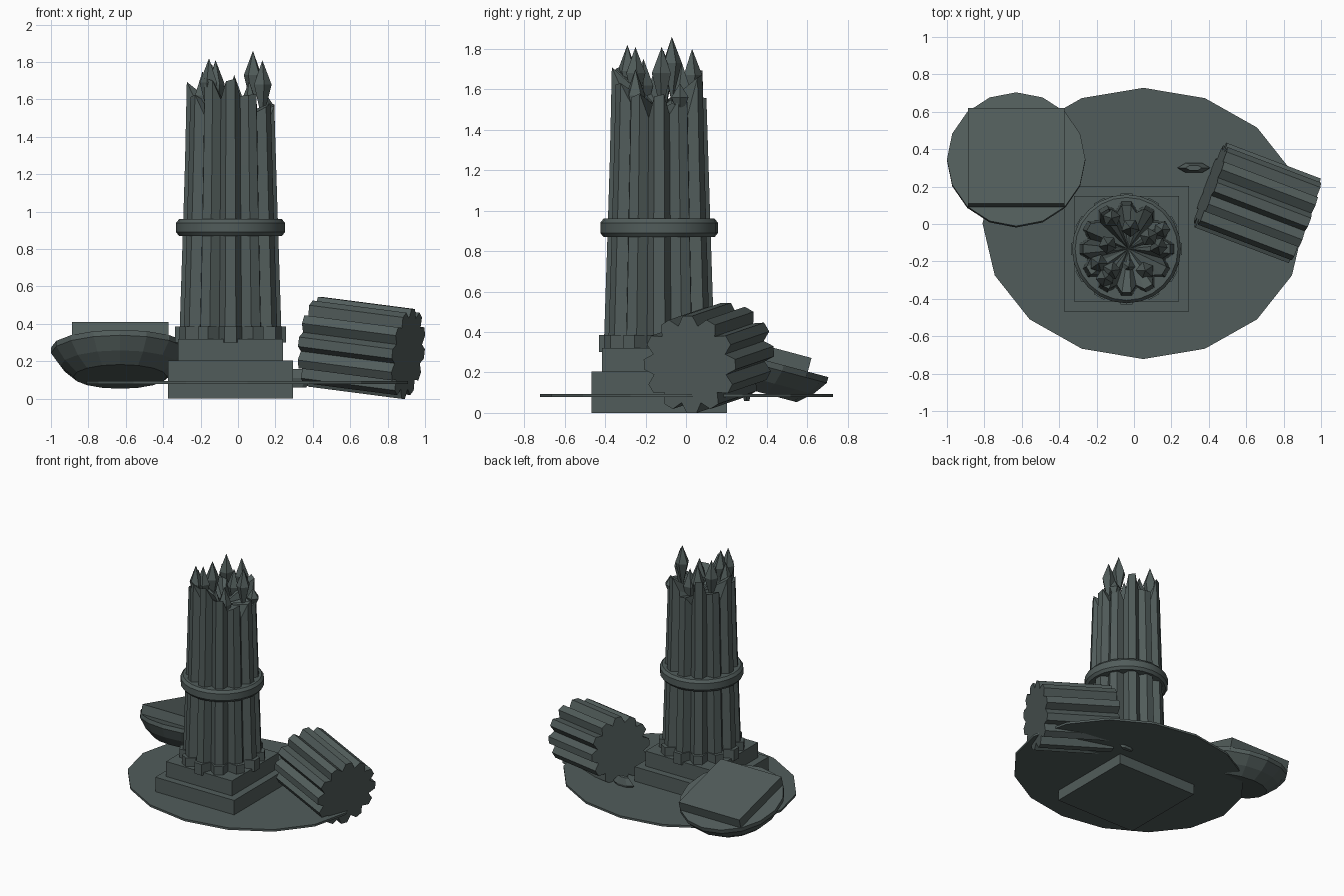
import bpy, bmesh, math, random
from mathutils import Matrix, Vector

if "Cube" in bpy.data.objects:
    bpy.data.objects.remove(bpy.data.objects["Cube"])

random.seed(4)
stone = bpy.data.materials.new("dark_green_grey_stone")
stone.diffuse_color = (0.083, 0.108, 0.104, 1)
stone.use_nodes = True
stone.node_tree.nodes["Principled BSDF"].inputs["Base Color"].default_value = stone.diffuse_color


def finish(name, bm, matrix=None):
    bmesh.ops.recalc_face_normals(bm, faces=bm.faces)
    if matrix:
        bm.transform(matrix)
    me = bpy.data.meshes.new(name)
    bm.to_mesh(me)
    bm.free()
    me.materials.append(stone)
    ob = bpy.data.objects.new(name, me)
    bpy.context.collection.objects.link(ob)
    return ob


def box(name, centre, size, matrix=None):
    bm = bmesh.new()
    bmesh.ops.create_cube(bm, size=1)
    bm.transform(Matrix.Translation(centre) @ Matrix.Diagonal((*size, 1)))
    return finish(name, bm, matrix)


def loft(name, rings, matrix=None, top=None):
    """Skin a list of point rings; cap the ends (top may be a centre point)."""
    bm = bmesh.new()
    vs = [[bm.verts.new(p) for p in ring] for ring in rings]
    n = len(vs[0])
    for a, b in zip(vs, vs[1:]):
        for i in range(n):
            j = (i + 1) % n
            bm.faces.new((a[i], a[j], b[j], b[i]))
    bm.faces.new(vs[0][::-1])
    if top:
        c = bm.verts.new(top)
        for i in range(n):
            bm.faces.new((vs[-1][i], vs[-1][(i + 1) % n], c))
    else:
        bm.faces.new(vs[-1])
    return finish(name, bm, matrix)


def circle(r, z, n=16, ry=None, phase=0.0):
    ry = r if ry is None else ry
    return [(r * math.cos(phase + 2 * math.pi * i / n),
             ry * math.sin(phase + 2 * math.pi * i / n), z) for i in range(n)]


def flutes(outer, inner, z, n=12):
    """Fluted section: narrow flat ridges with V grooves between."""
    pts = []
    for i in range(n):
        for off, r in ((-0.2, outer), (0.2, outer), (0.5, inner)):
            a = 2 * math.pi * (i + off) / n
            pts.append((r * math.cos(a), r * math.sin(a), z))
    return pts


def bipyramid(name, loc, r, low, mid, high, n=5, tilt=0.0):
    bm = bmesh.new()
    ring = [bm.verts.new((p[0], p[1], mid)) for p in circle(r, 0, n, phase=tilt)]
    t, b = bm.verts.new((0, 0, high)), bm.verts.new((0, 0, low))
    for i in range(n):
        j = (i + 1) % n
        bm.faces.new((ring[i], ring[j], t))
        bm.faces.new((ring[j], ring[i], b))
    return finish(name, bm, Matrix.Translation((loc[0], loc[1], 0)))


CX, CY = -0.04, -0.133
base = Matrix.Translation((CX, CY, 0))

# ground slab and stepped plinth
loft("ground_disc", [circle(0.86, 0.078, ry=0.725), circle(0.86, 0.094, ry=0.725)],
     Matrix.Translation((0.05, 0.003, 0)))
box("plinth_lower", (CX, CY, 0.1025), (0.67, 0.67, 0.205))
box("plinth_upper", (CX, CY, 0.26), (0.56, 0.565, 0.12))

# standing column with a ragged broken top
loft("column_foot", [flutes(0.298, 0.235, 0.30), flutes(0.298, 0.235, 0.385)], base)
rings = [flutes(o, o * 0.84, z) for z, o in
         ((0.32, 0.275), (0.9, 0.256), (1.25, 0.245))]
ragged = []
for i, (x, y, z) in enumerate(flutes(0.235, 0.2, 0)):
    if i % 3 == 0:
        h = random.uniform(1.54, 1.71)
    ragged.append((x, y, h - (0.09 if i % 3 == 2 else 0) + random.uniform(-0.02, 0.02)))
loft("column_shaft", rings + [ragged], base, top=(0.01, 0, 1.5))

# band around the shaft
bm = bmesh.new()
prof = [(0.20, 0.87), (0.275, 0.87), (0.291, 0.89), (0.291, 0.94), (0.275, 0.96), (0.20, 0.96)]
loops = [[bm.verts.new((r * math.cos(a), r * math.sin(a), z)) for r, z in prof]
         for a in [2 * math.pi * k / 24 for k in range(24)]]
for k in range(24):
    a, b = loops[k], loops[(k + 1) % 24]
    for m in range(len(prof)):
        q = (m + 1) % len(prof)
        bm.faces.new((a[m], b[m], b[q], a[q]))
band = finish("column_band", bm, base)
bpy.context.view_layer.objects.active = band
band.select_set(True)
bpy.ops.object.shade_smooth_by_angle(angle=math.radians(30))

# pointed shards on the broken top: x, y, tip height
shards = [(-0.19, -0.21, 1.75), (-0.155, -0.29, 1.82), (-0.12, -0.25, 1.81),
          (-0.14, -0.11, 1.79), (-0.12, 0.03, 1.80), (-0.02, -0.02, 1.73),
          (0.08, -0.07, 1.86), (0.13, -0.12, 1.81), (0.06, -0.25, 1.70),
          (-0.03, -0.23, 1.65)]
for k, (x, y, top) in enumerate(shards):
    bipyramid(f"shard_{k + 1}", (x, y), 0.05, top - 0.33, top - 0.13, top, 5, k * 0.7)
bipyramid("shard_chip", (0.15, -0.03), 0.045, 1.46, 1.56, 1.63)

# fallen fluted drum
axis = Vector((0.50, -0.19, -0.065)).normalized()
rot = axis.to_track_quat('Z', 'Y').to_matrix().to_4x4()
loft("fallen_drum", [flutes(0.243, 0.197, -0.27), flutes(0.243, 0.197, 0.27)],
     Matrix.Translation((0.66, 0.113, 0.272)) @ rot)

# fallen capital: flared bowl plus square slab, tipped backwards
tip = Matrix.Translation((-0.63, 0.305, 0.118)) @ Matrix.Rotation(math.radians(-15), 4, 'X')
loft("capital_bowl", [circle(0.25, 0.0), circle(0.32, 0.06), circle(0.37, 0.13),
                      circle(0.37, 0.16)], tip)
box("capital_slab", (0, 0, 0.185), (0.515, 0.53, 0.09), tip)

# loose stones: x, y, z, radius, half height
stones = [(-0.635, -0.36, 0.125, 0.075, 0.038), (-0.655, -0.64, 0.123, 0.077, 0.035),
          (0.62, -0.57, 0.125, 0.083, 0.06), (0.57, -0.05, 0.11, 0.055, 0.035)]
for k, (x, y, z, r, h) in enumerate(stones):
    loft(f"stone_{k + 1}",
         [circle(r * f, z + h * g, 6, phase=math.pi / 6 * (k != 1)) for f, g in
          ((0.5, -1), (1, -0.15), (1, 0.15), (0.5, 1))])
loft("stone_flat", [circle(0.088 * f, 0.11 + 0.05 * g, 6, ry=0.03 * f) for f, g in
                    ((0.5, -1), (1, 0), (0.5, 1))], Matrix.Translation((0.32, 0.3, 0)))
